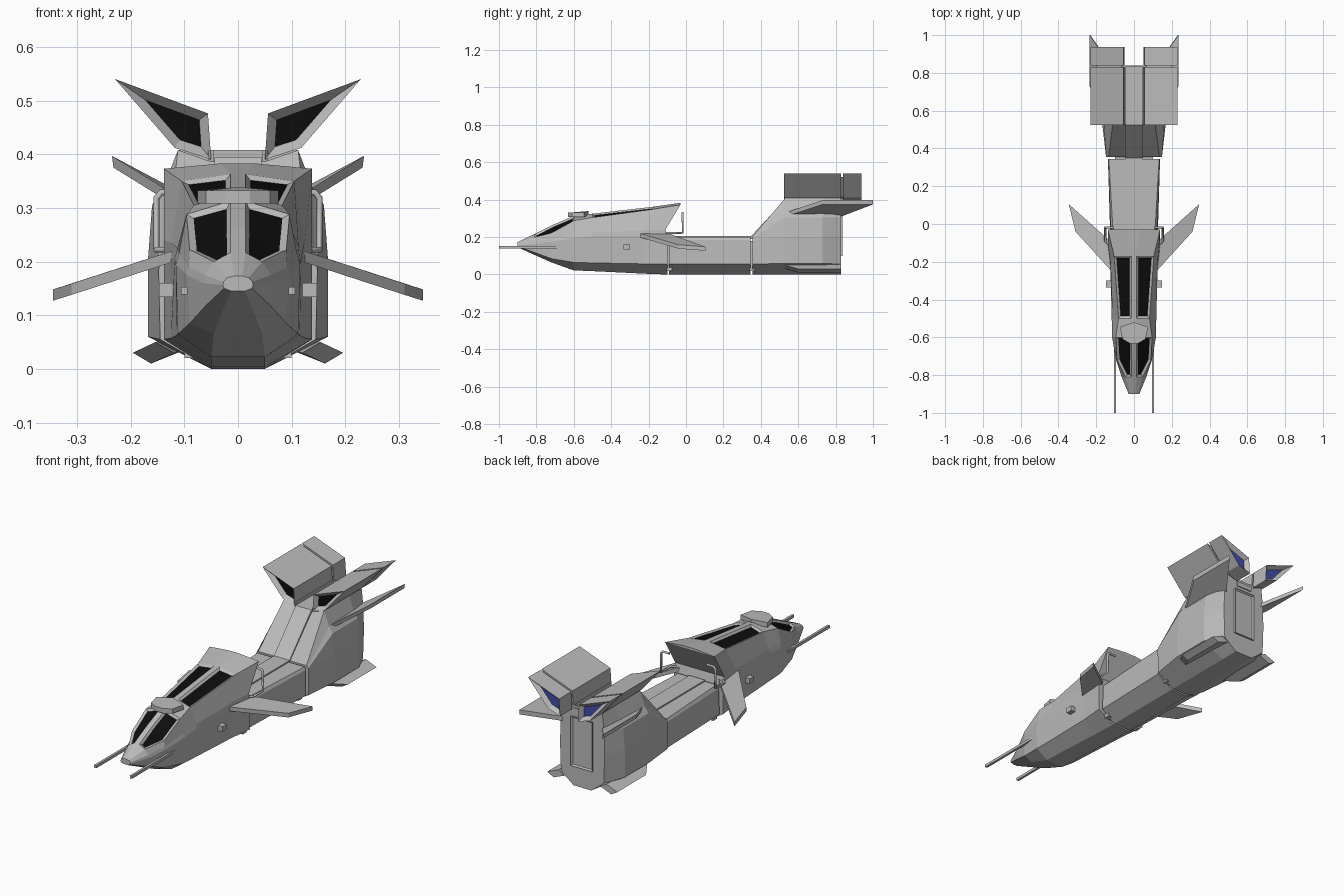
import bpy, bmesh
from mathutils import Vector

if "Cube" in bpy.data.objects:
    bpy.data.objects.remove(bpy.data.objects["Cube"])


def material(name, rgb):
    m = bpy.data.materials.new(name)
    m.diffuse_color = (*rgb, 1)
    m.use_nodes = True
    m.node_tree.nodes["Principled BSDF"].inputs["Base Color"].default_value = m.diffuse_color
    return m


GREY = material("hull_grey", (0.5, 0.5, 0.5))
BLACK = material("dark_glass", (0.004, 0.004, 0.004))
BLUE = material("engine_glow", (0.055, 0.075, 0.4))


def finish(name, bm, mirror=False, mats=(GREY, BLACK, BLUE)):
    me = bpy.data.meshes.new(name)
    bm.to_mesh(me)
    bm.free()
    for m in mats:
        me.materials.append(m)
    ob = bpy.data.objects.new(name, me)
    bpy.context.collection.objects.link(ob)
    if mirror:
        ob.modifiers.new("mirror", 'MIRROR').use_mirror_merge = False
    return ob


def recess(bm, faces, thickness, depth, mat):
    bmesh.ops.inset_region(bm, faces=faces, thickness=thickness, depth=-depth,
                           use_even_offset=True)
    for f in faces:
        f.material_index = mat


def loft(name, sections, windows=()):
    """Symmetric body from half sections (x, z[, y shift]) listed bottom to top."""
    bm = bmesh.new()
    rings = []
    for y, pts in sections:
        half = [(p[0], y + (p[2] if len(p) > 2 else 0), p[1]) for p in pts]
        full = half + [(-a, b, c) for a, b, c in reversed(half)]
        rings.append([bm.verts.new(p) for p in full])
    n = len(rings[0])
    band = {}
    for k in range(len(rings) - 1):
        a, b = rings[k], rings[k + 1]
        for i in range(n):
            j = (i + 1) % n
            band[k, i] = bm.faces.new((a[i], a[j], b[j], b[i]))
    for r in (rings[0], rings[-1]):
        for i in range(n // 2 - 1):
            bm.faces.new((r[i], r[i + 1], r[n - 2 - i], r[n - 1 - i]))
    bmesh.ops.recalc_face_normals(bm, faces=bm.faces)
    for keys, thick in windows:
        recess(bm, [band[k] for k in keys], thick, 0.008, 1)
    return finish(name, bm)


def prism(name, pts, offset, mirror=False, front=0, back=0, rim=0.02):
    """Extrude a polygon by an offset; front / back give recessed end materials."""
    bm = bmesh.new()
    d = Vector(offset)
    a = [bm.verts.new(p) for p in pts]
    b = [bm.verts.new(Vector(p) + d) for p in pts]
    ends = [bm.faces.new(a), bm.faces.new(b)]
    for i in range(len(a)):
        j = (i + 1) % len(a)
        bm.faces.new((a[i], a[j], b[j], b[i]))
    bmesh.ops.recalc_face_normals(bm, faces=bm.faces)
    for f, m in zip(ends, (front, back)):
        if m:
            recess(bm, [f], rim, 0.02, m)
    return finish(name, bm, mirror)


def box(name, x, y, z, mirror=False, **kw):
    pts = [(x[0], y[0], z[0]), (x[1], y[0], z[0]), (x[1], y[0], z[1]), (x[0], y[0], z[1])]
    return prism(name, pts, (0, y[1] - y[0], 0), mirror, **kw)


# Cockpit hull with recessed windscreen and roof windows
loft("cockpit_hull", [
    (-.90, [(.012, .145), (.026, .15), (.028, .156), (.027, .162), (.02, .17), (.008, .173)]),
    (-.81, [(.03, .105), (.06, .118), (.065, .16), (.062, .175), (.045, .2), (.014, .217)]),
    (-.72, [(.045, .065), (.09, .085), (.095, .175), (.092, .19), (.09, .222), (.014, .262)]),
    (-.60, [(.05, .022), (.112, .065), (.116, .195), (.11, .215), (.096, .288), (.014, .313)]),
    (-.50, [(.05, .018), (.115, .062), (.118, .205), (.113, .225), (.082, .305), (.014, .325)]),
    (-.17, [(.05, .004, -.04), (.125, .057, -.06), (.125, .205, -.06), (.124, .235, -.05),
            (.105, .35), (.014, .363)]),
    (-.10, [(.05, 0), (.138, .055), (.138, .2), (.138, .24, -.01), (.138, .373, .07),
            (.03, .383, .07)]),
], windows=[([(1, 4), (2, 4)], .011), ([(1, 6), (2, 6)], .011),
            ([(4, 4)], .011), ([(4, 6)], .011)])

# Sensor visor between windscreen and roof
prism("visor", [(-.075, -.545, .308), (0, -.52, .315), (.075, -.545, .308), (.06, -.61, .308),
                (.022, -.632, .308), (-.022, -.632, .308), (-.06, -.61, .308)], (0, 0, .024))

# Middle fuselage and joints
loft("middle_fuselage", [
    (-.09, [(.05, 0), (.125, .055), (.12, .185), (.108, .2), (.05, .2)]),
    (.345, [(.05, 0), (.138, .055), (.138, .185), (.133, .2), (.05, .2)])])
for y in (-.105, .34):
    box("joint", (-.1, .1), (y, y + .03), (.02, .18))

# Rear engine body
loft("engine_body", [
    (.355, [(.05, 0), (.145, .055), (.148, .185), (.146, .192), (.143, .198), (.135, .203), (.05, .203)]),
    (.53, [(.05, 0), (.168, .06), (.168, .2), (.16, .306), (.14, .335), (.112, .408), (.05, .386)]),
    (.73, [(.05, 0), (.168, .06), (.168, .2), (.16, .306), (.14, .335), (.112, .408), (.05, .386)]),
    (.83, [(.05, 0), (.12, .055), (.125, .2), (.122, .306), (.12, .335), (.112, .408), (.05, .386)])])

# Spine strip along the top of the fuselage, climbing the engine body
prism("spine", [(-.044, -.09, .19), (-.044, -.09, .207), (-.044, .35, .207), (-.044, .525, .395),
                (-.044, .835, .395), (-.044, .835, .37), (-.044, .535, .37), (-.044, .36, .19)],
      (.088, 0, 0))
box("spine_rail", (.046, .056), (.53, .83), (.38, .408), True)

# Main exhaust
box("main_exhaust", (-.06, .06), (.78, .838), (.1, .35), back=2, rim=.016)

# Upper engine pods: intake section and exhaust section
pod = [(.05, .39), (.118, .412), (.229, .54), (.056, .476)]
prism("pod_front", [(x, .525, z) for x, z in pod], (0, .305, 0), True, front=1, rim=.017)
prism("pod_rear", [(x, .84, z) for x, z in pod], (0, .097, 0), True, back=2, rim=.017)
core = [(.06, .402), (.116, .42), (.2, .52), (.064, .468)]
prism("pod_core", [(x, .79, z) for x, z in core], (0, .07, 0), True)

# Wings and fins (swept plates)
prism("front_wing", [(.11, -.26, .203), (.31, -.04, .138), (.345, .105, .127), (.11, -.105, .203)],
      (0, 0, .021), True)
prism("upper_fin", [(.13, .54, .312), (.232, .73, .375), (.232, 1.0, .375), (.11, .83, .31)],
      (.003, 0, .022), True)
prism("lower_fin", [(.12, .53, .03), (.162, .60, .01), (.162, .83, .01), (.1, .83, .035)],
      (.034, 0, .02), True)

# Nose guns and side lugs
box("gun", (.094, .106), (-1, -.6), (.139, .153), True)
box("side_lug", (.11, .147), (-.335, -.3), (.134, .16), True)

# Rear grab handles
for s in (-1, 1):
    cu = bpy.data.curves.new("grab_handle", 'CURVE')
    cu.dimensions = '3D'
    cu.bevel_depth, cu.bevel_resolution = .006, 1
    path = [(.13, -.11, .222), (.152, -.09, .222), (.152, -.018, .222), (.152, -.018, .318),
            (.143, -.018, .329), (.105, -.018, .329)]
    sp = cu.splines.new('POLY')
    sp.points.add(len(path) - 1)
    for p, (x, y, z) in zip(sp.points, path):
        p.co = (s * x, y, z, 1)
    cu.use_fill_caps = True
    cu.materials.append(GREY)
    bpy.context.collection.objects.link(bpy.data.objects.new("grab_handle", cu))
